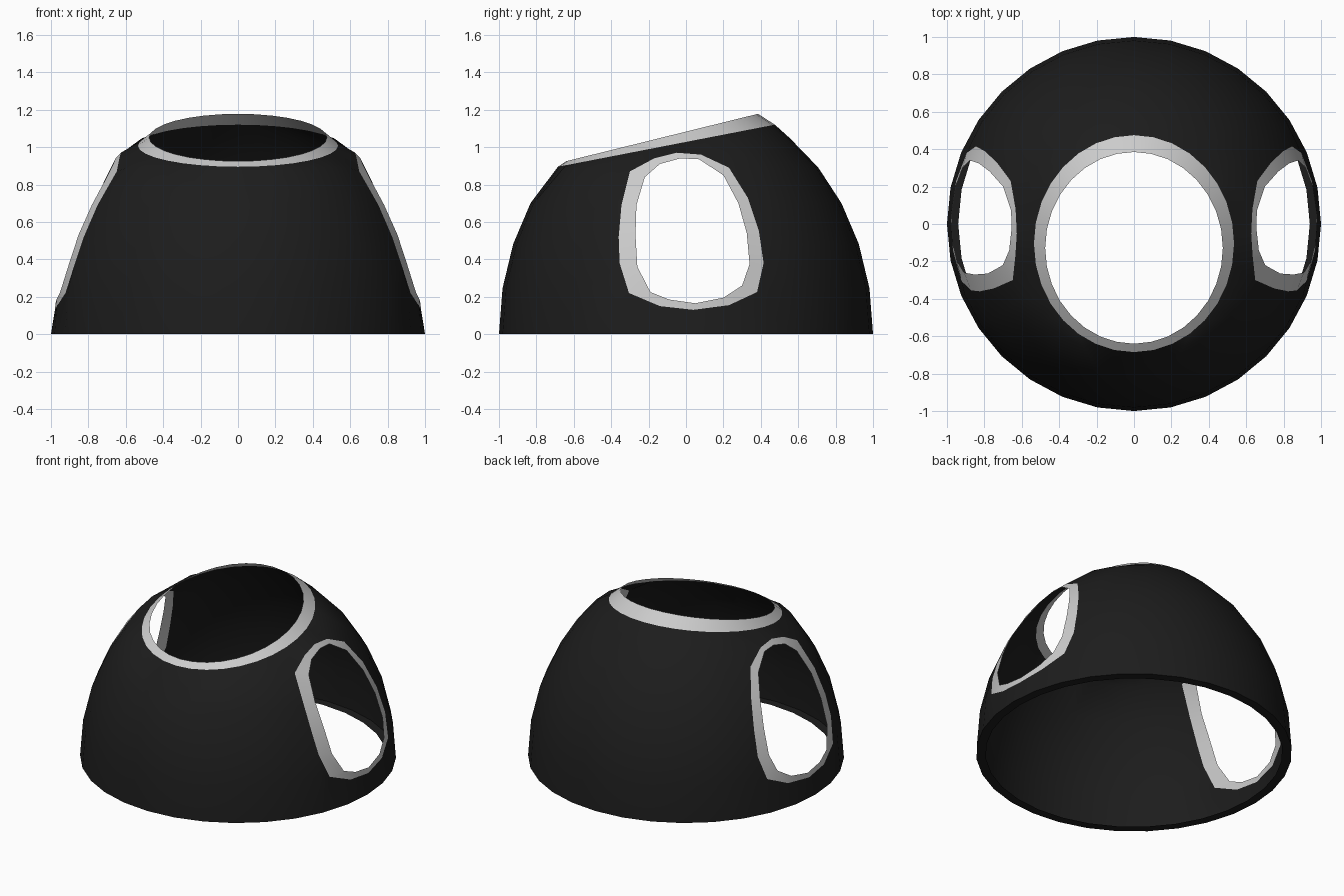
import bpy, bmesh, math
from mathutils import Vector
from mathutils.geometry import delaunay_2d_cdt

if "Cube" in bpy.data.objects:
    bpy.data.objects.remove(bpy.data.objects["Cube"])

H = 1.26          # height of the full ellipsoid
SEG = 32

dark = bpy.data.materials.new("dark_shell")
dark.diffuse_color = (0.012, 0.012, 0.012, 1)
dark.use_nodes = True
dark.node_tree.nodes["Principled BSDF"].inputs["Base Color"].default_value = dark.diffuse_color


def flatten(p):
    """Dome point -> flat polar map around the pole."""
    r = math.hypot(p[0], p[1])
    t = math.atan2(r, p[2] / H)
    return Vector((p[0] / r * t, p[1] / r * t))


def unflatten(q):
    t = q.length
    s = math.sin(t) / t if t > 1e-6 else 1
    return Vector((q.x * s, q.y * s, H * math.cos(t)))


def inside(q, loop):
    hit = False
    for a, b in zip(loop, loop[1:] + loop[:1]):
        if (a.y > q.y) != (b.y > q.y):
            if q.x < (b.x - a.x) * (q.y - a.y) / (b.y - a.y) + a.x:
                hit = not hit
    return hit


def window_loop(pts, side):
    return [Vector((side * 0.985 * math.sqrt(1 - y * y - (z / H) ** 2), y, z)) for y, z in pts]


def top_loop(rx, y0, y1, z0, z1):
    out = []
    for i in range(SEG):
        a = 2 * math.pi * i / SEG
        f = 0.5 + 0.5 * math.sin(a)
        out.append(Vector((rx * math.cos(a), y0 + (y1 - y0) * f, z0 + (z1 - z0) * f)))
    return out


def finish(bm, name, mat=None):
    me = bpy.data.meshes.new(name)
    bm.to_mesh(me)
    bm.free()
    ob = bpy.data.objects.new(name, me)
    bpy.context.collection.objects.link(ob)
    if mat:
        me.materials.append(mat)
    bpy.ops.object.select_all(action='DESELECT')
    ob.select_set(True)
    bpy.context.view_layer.objects.active = ob
    bpy.ops.object.shade_smooth_by_angle(angle=math.radians(35))


# window outlines in (y, z): edge of the shell, then edge of the opening
win_out = [(-.30, .87), (-.345, .69), (-.36, .52), (-.355, .38), (-.305, .22), (-.14, .15),
           (.04, .13), (.23, .155), (.38, .225), (.415, .38), (.39, .55), (.33, .73),
           (.23, .89), (.08, .96), (-.05, .97), (-.17, .94)]
win_in = [(-.22, .84), (-.265, .69), (-.27, .53), (-.26, .36), (-.19, .225), (-.09, .185),
          (.05, .165), (.20, .195), (.30, .26), (.34, .375), (.325, .54), (.28, .70),
          (.20, .85), (.07, .935), (-.03, .94), (-.14, .91)]

rims = {
    "top_rim": (top_loop(.535, -.685, .475, .895, 1.12), top_loop(.475, -.64, .385, .925, 1.178)),
    "right_window_rim": (window_loop(win_out, 1), window_loop(win_in, 1)),
    "left_window_rim": (window_loop(win_out, -1), window_loop(win_in, -1)),
}

# dome shell: triangulated in the flat map with the three openings left out
pts3 = [Vector((math.cos(2 * math.pi * i / SEG), math.sin(2 * math.pi * i / SEG), 0)) for i in range(SEG)]
pts2 = [flatten(p) for p in pts3]
edges = [(i, (i + 1) % SEG) for i in range(SEG)]
holes = []
for outer, _ in rims.values():
    n, m = len(pts3), len(outer)
    flat = [flatten(p) for p in outer]
    holes.append(flat)
    pts3 += outer
    pts2 += flat
    edges += [(n + i, n + (i + 1) % m) for i in range(m)]
for k in range(1, 8):
    for i in range(SEG):
        a, t = 2 * math.pi * i / SEG, k * math.pi / 16
        q = Vector((t * math.cos(a), t * math.sin(a)))
        if not any(inside(q, h) or min((q - p).length for p in h) < 0.05 for h in holes):
            pts2.append(q)
            pts3.append(unflatten(q))
verts, _, faces, origin, _, _ = delaunay_2d_cdt(pts2, edges, [], 0, 1e-5)

bm = bmesh.new()
bv = [bm.verts.new(pts3[o[0]] if o else unflatten(v)) for v, o in zip(verts, origin)]
for f in faces:
    c = sum((verts[i] for i in f), Vector((0, 0))) / len(f)
    if not any(inside(c, h) for h in holes):
        bm.faces.new([bv[i] for i in f])
bmesh.ops.delete(bm, geom=[v for v in bm.verts if not v.link_faces], context='VERTS')
finish(bm, "dome_shell", dark)

# flat lip under the base
bm = bmesh.new()
ring = [[bm.verts.new((r * p.x, r * p.y, 0)) for p in pts3[:SEG]] for r in (1, .94)]
for i in range(SEG):
    j = (i + 1) % SEG
    bm.faces.new((ring[0][j], ring[0][i], ring[1][i], ring[1][j]))
finish(bm, "base_lip", dark)

# pale rims around the openings
for name, (outer, inner) in rims.items():
    bm = bmesh.new()
    a = [bm.verts.new(p) for p in outer]
    b = [bm.verts.new(p) for p in inner]
    for i in range(len(a)):
        j = (i + 1) % len(a)
        bm.faces.new((a[i], a[j], b[j], b[i]))
    bm.normal_update()
    if sum(f.normal.dot(f.calc_center_median()) for f in bm.faces) < 0:
        bmesh.ops.reverse_faces(bm, faces=bm.faces[:])
    finish(bm, name)
